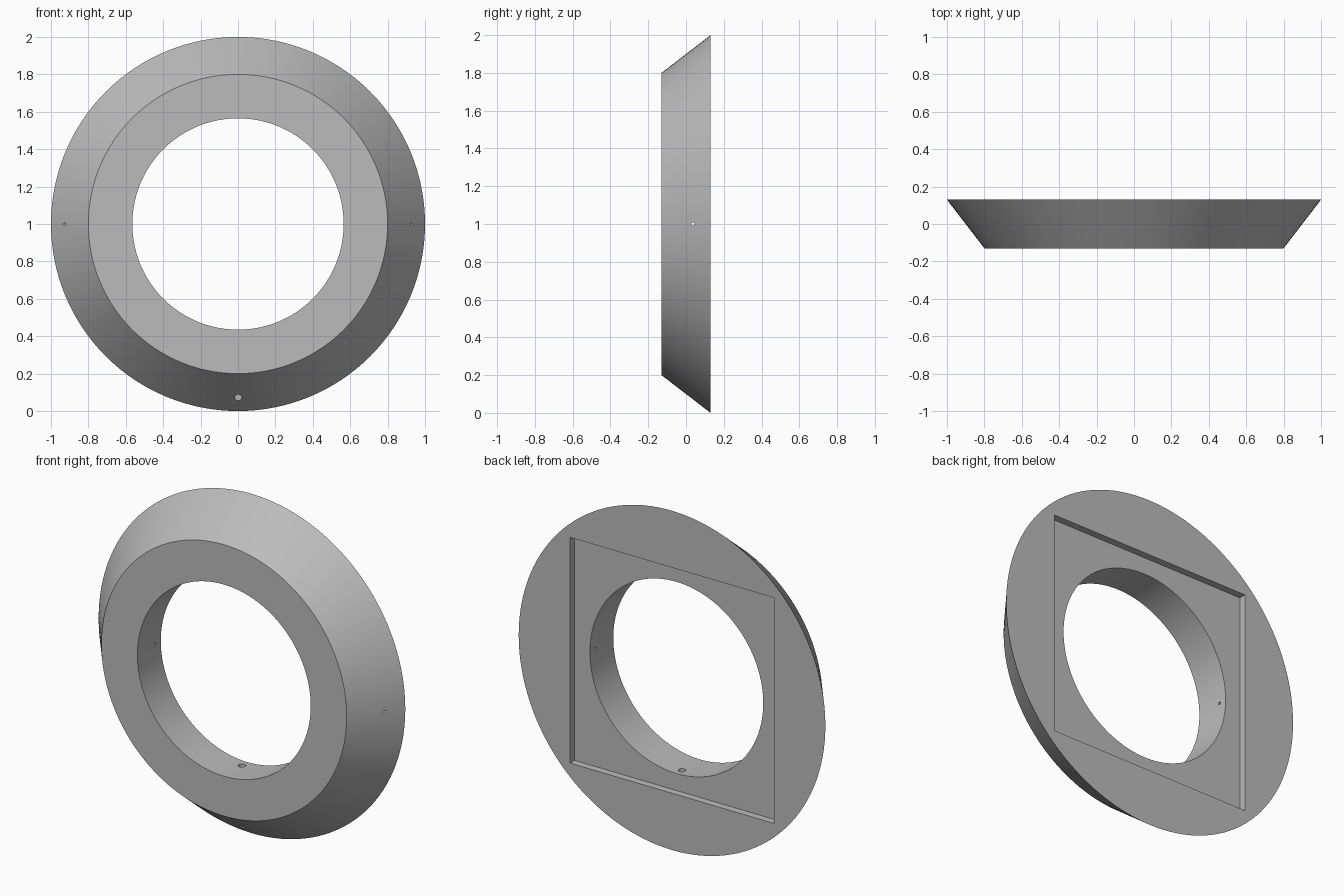
import bpy
import bmesh
from math import pi, radians
from mathutils import Matrix, Vector

cube = bpy.data.objects.get("Cube")
if cube:
    bpy.data.objects.remove(cube, do_unlink=True)

CENTRE = Vector((0, 0, 1))
SEGMENTS = 128
FRONT, BACK = -0.13, 0.13
FRONT_RADIUS, BACK_RADIUS, BORE_RADIUS = 0.8, 1.0, 0.565

grey = bpy.data.materials.new("plain_grey")
grey.use_nodes = True
colour = (0.5, 0.5, 0.5, 1)
grey.diffuse_color = colour
grey.node_tree.nodes["Principled BSDF"].inputs["Base Color"].default_value = colour


def make_object(name, bm):
    bmesh.ops.recalc_face_normals(bm, faces=bm.faces)
    mesh = bpy.data.meshes.new(name)
    bm.to_mesh(mesh)
    bm.free()
    mesh.materials.append(grey)
    obj = bpy.data.objects.new(name, mesh)
    bpy.context.collection.objects.link(obj)
    return obj


def lathe(name, profile):
    """Spin a closed (radius, y) profile around the y axis through CENTRE."""
    bm = bmesh.new()
    verts = [bm.verts.new(CENTRE + Vector((r, y, 0))) for r, y in profile]
    edges = [bm.edges.new((v, verts[i - 1])) for i, v in enumerate(verts)]
    bmesh.ops.spin(bm, geom=verts + edges, cent=CENTRE, axis=(0, 1, 0),
                   angle=2 * pi, steps=SEGMENTS, use_duplicate=False)
    bmesh.ops.remove_doubles(bm, verts=bm.verts, dist=1e-5)
    return make_object(name, bm)


def drill(name, radius, direction):
    """Rod reaching outward from inside the bore, used to cut a radial hole."""
    bm = bmesh.new()
    direction = Vector(direction)
    turn = direction.to_track_quat("Z", "Y").to_matrix().to_4x4()
    place = Matrix.Translation(CENTRE + direction * 0.75 + Vector((0, 0.037, 0)))
    bmesh.ops.create_cone(bm, cap_ends=True, segments=24, radius1=radius,
                          radius2=radius, depth=0.7, matrix=place @ turn)
    return make_object(name, bm)


def cut(target, cutter):
    mod = target.modifiers.new(cutter.name, "BOOLEAN")
    mod.operation = "DIFFERENCE"
    mod.solver = "EXACT"
    mod.object = cutter
    cutter.hide_render = True
    bpy.ops.object.modifier_apply(modifier=mod.name)
    bpy.data.objects.remove(cutter, do_unlink=True)


# Bevelled ring body
ring = lathe("bevelled_ring", [(BORE_RADIUS, FRONT), (FRONT_RADIUS, FRONT),
                               (BACK_RADIUS, BACK), (BORE_RADIUS, BACK)])
bpy.ops.object.select_all(action="DESELECT")
ring.select_set(True)
bpy.context.view_layer.objects.active = ring

# Shallow square recess in the back
recess_depth, recess_side = 0.042, 1.33
bm = bmesh.new()
bmesh.ops.create_cube(bm, size=1, matrix=Matrix.Translation(CENTRE + Vector((0, BACK, 0)))
                      @ Matrix.Diagonal((recess_side, 2 * recess_depth, recess_side, 1)))
cut(ring, make_object("recess_cutter", bm))

# Cable hole at the bottom and a pin hole on each side
cut(ring, drill("cable_hole_cutter", 0.021, (0, 0, -1)))
for side in (-1, 1):
    cut(ring, drill("pin_hole_cutter", 0.008, (side, 0, 0)))

bpy.ops.object.shade_smooth_by_angle(angle=radians(30))
